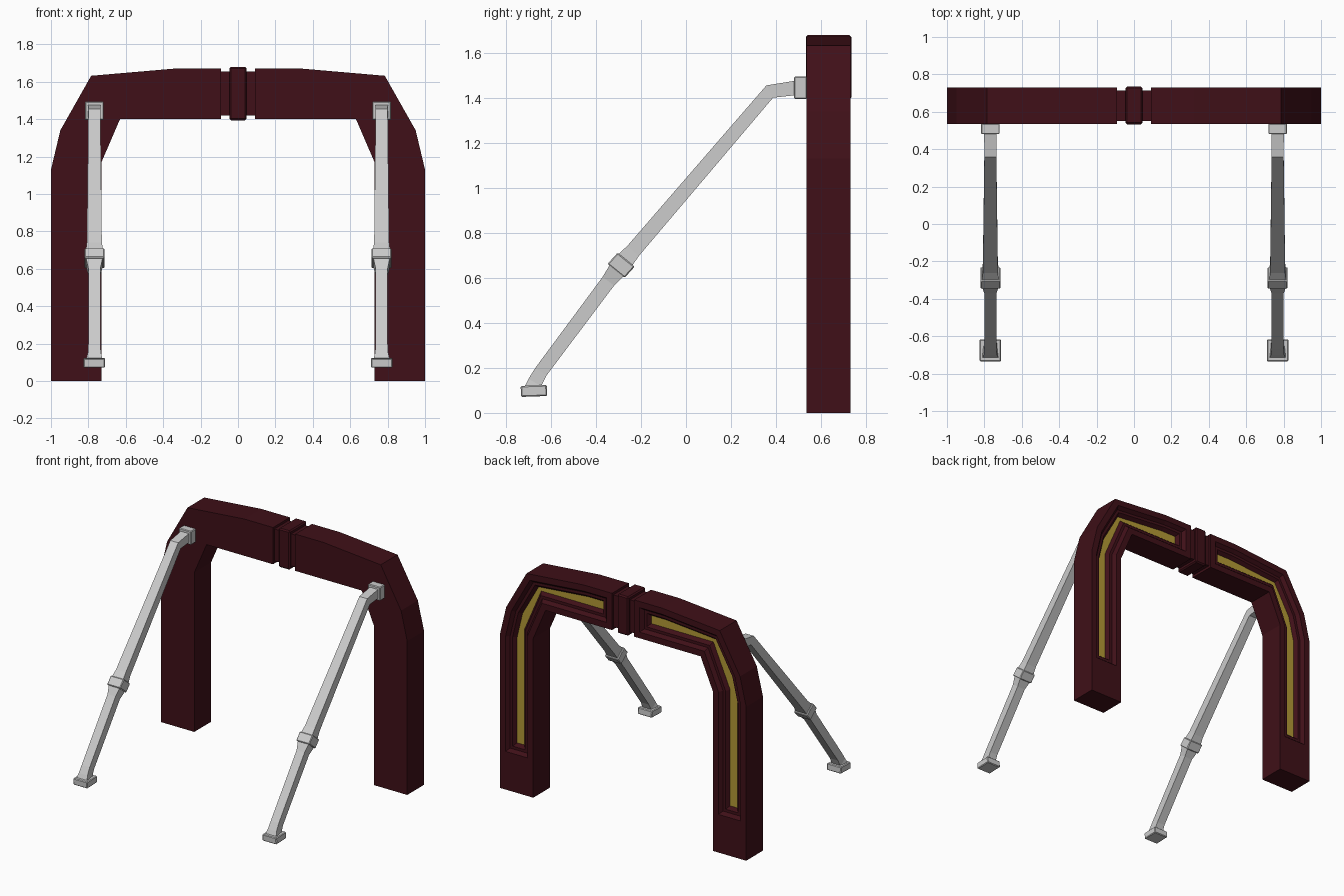
import bpy, bmesh, math
from mathutils import Vector

if "Cube" in bpy.data.objects:
    bpy.data.objects.remove(bpy.data.objects["Cube"])


def material(name, rgb):
    m = bpy.data.materials.new(name)
    m.diffuse_color = (*rgb, 1)
    m.use_nodes = True
    m.node_tree.nodes["Principled BSDF"].inputs["Base Color"].default_value = m.diffuse_color
    return m


MAROON = material("maroon", (0.05, 0.005, 0.009))
GOLD = material("gold", (0.45, 0.32, 0.035))


def finish(bm, name, mats=(), mirror=False):
    me = bpy.data.meshes.new(name)
    bm.to_mesh(me)
    bm.free()
    ob = bpy.data.objects.new(name, me)
    bpy.context.collection.objects.link(ob)
    for m in mats:
        me.materials.append(m)
    if mirror:
        ob.modifiers.new("Mirror", "MIRROR").use_mirror_merge = False
    return ob


def prism(bm, outline, y0, y1):
    """Extrude an (x, z) outline from y0 to y1."""
    face = bm.faces.new([bm.verts.new((x, y0, z)) for x, z in outline])
    ext = bmesh.ops.extrude_face_region(bm, geom=[face], use_keep_orig=True)
    moved = [v for v in ext["geom"] if isinstance(v, bmesh.types.BMVert)]
    bmesh.ops.translate(bm, vec=(0, y1 - y0, 0), verts=moved)
    bmesh.ops.recalc_face_normals(bm, faces=bm.faces)


def loft(bm, x, stations):
    """Square tube in the yz plane; station = (y, z, angle of travel, width, thickness)."""
    rings = []
    for y, z, deg, w, t in stations:
        a = math.radians(deg)
        n = Vector((0, -math.sin(a), math.cos(a))) * t / 2
        c, u = Vector((x, y, z)), Vector((w / 2, 0, 0))
        rings.append([bm.verts.new(p) for p in (c - u - n, c + u - n, c + u + n, c - u + n)])
    for a, b in zip(rings, rings[1:]):
        for i in range(4):
            j = (i + 1) % 4
            bm.faces.new((a[i], a[j], b[j], b[i]))
    bm.faces.new(rings[0])
    bm.faces.new(rings[-1])


# Arch half with a stepped groove and gold strip on the back
bm = bmesh.new()
prism(bm, [(1, 0), (1, 1.13), (0.95, 1.34), (0.785, 1.632), (0.32, 1.672), (0.09, 1.672),
           (0.09, 1.402), (0.63, 1.402), (0.73, 1.17), (0.73, 0)], 0.535, 0.73)
bmesh.ops.bisect_plane(bm, geom=bm.verts[:] + bm.edges[:] + bm.faces[:],
                       plane_co=(0, 0, 0.235), plane_no=(0, 0, 1))
panel = max((f for f in bm.faces if f.normal.y > 0.9), key=lambda f: f.calc_center_median().z)
for width, depth in ((0.045, 0), (0.02, -0.025), (0.02, 0), (0.02, -0.025)):
    bmesh.ops.inset_individual(bm, faces=[panel], thickness=width, depth=depth,
                               use_even_offset=True)
panel.material_index = 1
finish(bm, "arch_half", (MAROON, GOLD), mirror=True)

# Keystone: recessed core and chamfered centre block
bm = bmesh.new()
prism(bm, [(-0.092, 1.42), (0.092, 1.42), (0.092, 1.655), (-0.092, 1.655)], 0.552, 0.715)
finish(bm, "keystone_core", (MAROON,))
bm = bmesh.new()
prism(bm, [(-0.046, 1.394), (0.046, 1.394), (0.046, 1.68), (-0.046, 1.68)], 0.533, 0.735)
bmesh.ops.bevel(bm, geom=bm.edges[:], offset=0.009, segments=1, affect="EDGES")
finish(bm, "keystone_block", (MAROON,))

# Bent support strut, foot to bracket
X = 0.768
bm = bmesh.new()
loft(bm, X, [(-0.682, 0.11, 70, 0.085, 0.07), (-0.672, 0.135, 60, 0.07, 0.065),
             (-0.645, 0.183, 57, 0.065, 0.06), (-0.345, 0.585, 53, 0.065, 0.064),
             (-0.305, 0.637, 52, 0.09, 0.08), (-0.27, 0.68, 50, 0.09, 0.08),
             (-0.235, 0.72, 50, 0.08, 0.068), (0.372, 1.428, 29, 0.064, 0.062),
             (0.485, 1.444, 8, 0.066, 0.064)])
bmesh.ops.recalc_face_normals(bm, faces=bm.faces)
finish(bm, "strut", mirror=True)

# Collar, foot and wall bracket as lightly chamfered blocks
for name, ends in (
    ("strut_collar", [(-0.311, 0.631, 51, 0.107, 0.098), (-0.266, 0.681, 51, 0.107, 0.098)]),
    ("strut_foot", [(-0.675, 0.073, 92, 0.115, 0.116), (-0.677, 0.122, 92, 0.115, 0.116)]),
    ("wall_bracket", [(0.48, 1.445, 0, 0.1, 0.1), (0.538, 1.445, 0, 0.1, 0.1)]),
):
    bm = bmesh.new()
    loft(bm, X, ends)
    bmesh.ops.recalc_face_normals(bm, faces=bm.faces)
    bmesh.ops.bevel(bm, geom=bm.edges[:], offset=0.005, segments=1, affect="EDGES")
    finish(bm, name, mirror=True)
